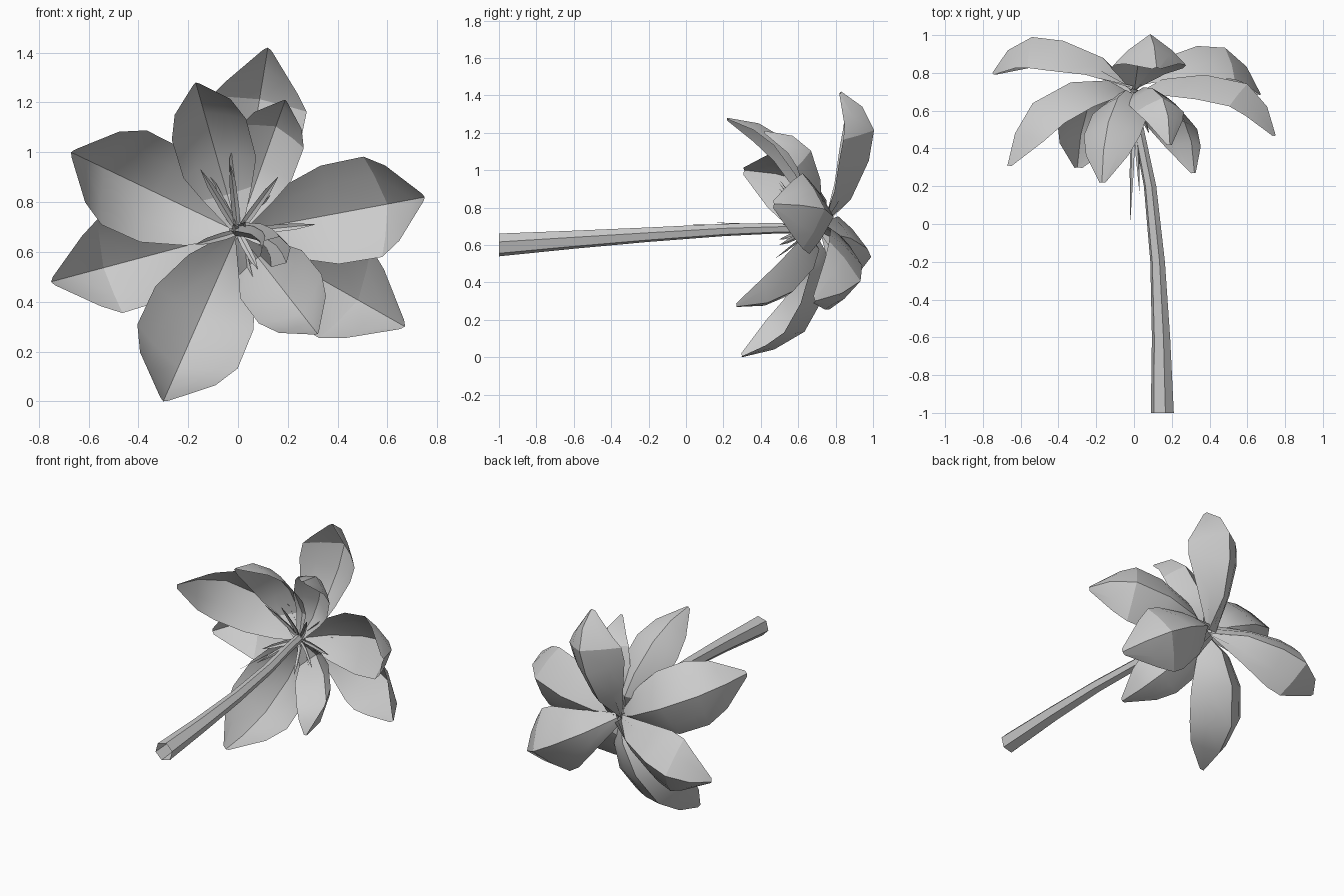
import bpy, bmesh, math
from mathutils import Vector

if "Cube" in bpy.data.objects:
    bpy.data.objects.remove(bpy.data.objects["Cube"])

CX, CZ = 0.0, 0.68   # flower centre in the front plane


def material(name, c):
    m = bpy.data.materials.new(name)
    m.diffuse_color = (c, c, c, 1)
    m.use_nodes = True
    m.node_tree.nodes["Principled BSDF"].inputs["Base Color"].default_value = m.diffuse_color
    return m


GREY = material("pale_grey", 0.6)


def finish(bm, name, angle):
    me = bpy.data.meshes.new(name)
    bm.to_mesh(me)
    bm.free()
    me.materials.append(GREY)
    ob = bpy.data.objects.new(name, me)
    bpy.context.collection.objects.link(ob)
    bpy.ops.object.select_all(action='DESELECT')
    ob.select_set(True)
    bpy.context.view_layer.objects.active = ob
    bpy.ops.object.shade_smooth_by_angle(angle=math.radians(angle))


def blade(name, x, z, tip_y, half, rib, widths, cup):
    """Cupped leaf shape following a rib (radius fraction, y) to a tip at x, z."""
    radial = Vector((x - CX, 0, z - CZ))
    R = radial.length
    radial.normalize()
    side = Vector((radial.z, 0, -radial.x))
    dy = tip_y - rib[-1][1]
    pts = [Vector((CX, 0, CZ)) + radial * R * f + Vector((0, y + dy * f * f, 0))
           for f, y in rib]
    bm = bmesh.new()
    rows = []
    n = len(pts)
    for i, p in enumerate(pts):
        t = (pts[min(i + 1, n - 1)] - pts[max(i - 1, 0)]).normalized()
        inner = side.cross(t)
        if inner.dot(Vector((0, -1, 0)) - radial) < 0:
            inner.negate()
        w = half * widths[i]
        rows.append([bm.verts.new(p + side * s * w + inner * cup * w * abs(s) ** 1.3)
                     for s in (-1, -0.6, 0, 0.6, 1)])
    for a, b in zip(rows, rows[1:]):
        for k in range(4):
            bm.faces.new((a[k], a[k + 1], b[k + 1], b[k]))
    bm.normal_update()
    if sum(f.normal.dot(radial + Vector((0, 1, 0))) for f in bm.faces) < 0:
        bmesh.ops.reverse_faces(bm, faces=bm.faces)
    finish(bm, name, 28)


# petals: three whorls of three, each whorl sharing one rib curve and cup depth
W = (0.18, 0.66, 0.98, 1.0, 0.75, 0.1)
whorls = {
    "outer_petal": (0.85, [(.02, .71), (.22, .88), (.5, .97), (.72, .99), (.89, .92), (1, .8)],
                    [(.12, 1.42, .83, .195), (-.75, .48, .80, .195), (.67, .30, .69, .21)]),
    "middle_petal": (0.65, [(.02, .69), (.2, .76), (.5, .75), (.8, .64), (.94, .48), (1, .31)],
                     [(-.67, 1.0, .31, .21), (.75, .82, .47, .205), (-.30, 0, .30, .22)]),
    "inner_petal": (0.65, [(.02, .65), (.25, .71), (.5, .67), (.8, .54), (.95, .39), (1, .22)],
                    [(-.17, 1.28, .22, .155), (.19, 1.21, .42, .135), (.32, .27, .27, .16)]),
}
for name, (cup, rib, petals) in whorls.items():
    for i, (x, z, ty, h) in enumerate(petals):
        blade(f"{name}_{i + 1}", x, z, ty, h, rib, W, cup)

# small spiky stamens round the centre
SPIKE = [(0, .66), (.35, .62), (.75, .55), (1, .5)]
for i, (x, z, ty) in enumerate([(-.03, .95, .5), (-.17, .63, .5), (.31, .71, .52),
                                (.16, .90, .5), (-.15, .93, .5), (.08, .53, .48),
                                (.20, .60, .5), (-.02, .71, .02), (.03, .72, .16)]):
    blade(f"stamen_{i + 1}", x, z, ty, 0.016, SPIKE, (.7, 1, .8, .05), 0.4)

# stem: open six-sided tube, tapering towards the flower
bm = bmesh.new()
rings = []
for x, y, z, r in [(.15, -1, .60, .063), (.143, -.6, .628, .05), (.125, -.2, .655, .04),
                   (.085, .2, .68, .034), (.025, .5, .69, .029), (-.01, .70, .69, .027)]:
    rings.append([bm.verts.new((x + r * math.cos((k + .25) * math.tau / 6), y,
                                z + r * math.sin((k + .25) * math.tau / 6)))
                  for k in range(6)])
for a, b in zip(rings, rings[1:]):
    for k in range(6):
        j = (k + 1) % 6
        bm.faces.new((a[k], b[k], b[j], a[j]))
bmesh.ops.recalc_face_normals(bm, faces=bm.faces)
finish(bm, "stem", 30)
